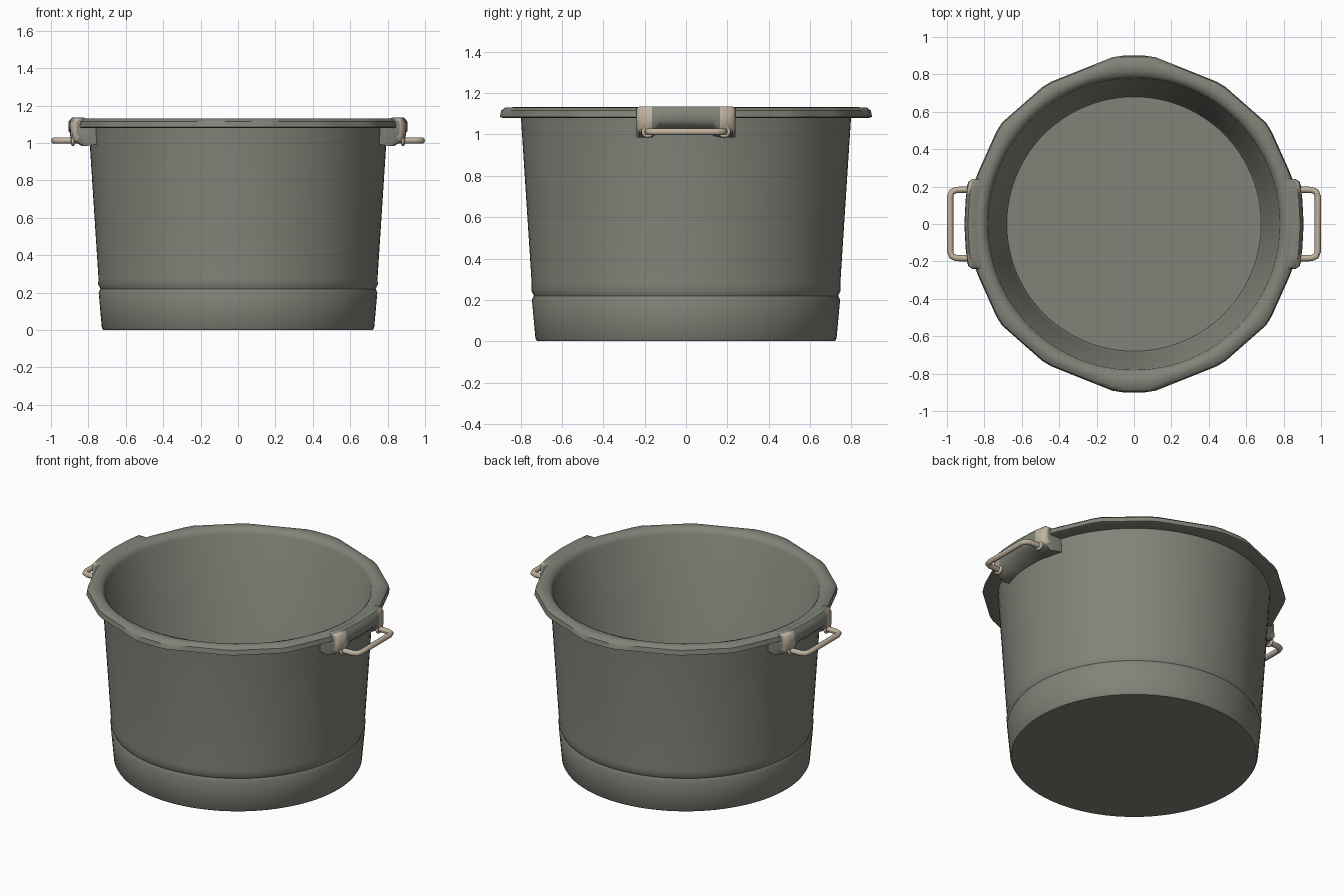
import bpy, bmesh, math
from mathutils import Vector

if "Cube" in bpy.data.objects:
    bpy.data.objects.remove(bpy.data.objects["Cube"], do_unlink=True)


def make_material(name, rgb):
    m = bpy.data.materials.new(name)
    m.use_nodes = True
    m.diffuse_color = (*rgb, 1)
    m.node_tree.nodes["Principled BSDF"].inputs["Base Color"].default_value = (*rgb, 1)
    return m


GREEN = make_material("grey green enamel", (0.22, 0.23, 0.19))
TAN = make_material("tan metal", (0.53, 0.45, 0.35))


def finish(bm, name, mats, angle=40):
    bmesh.ops.recalc_face_normals(bm, faces=bm.faces)
    me = bpy.data.meshes.new(name)
    bm.to_mesh(me)
    bm.free()
    ob = bpy.data.objects.new(name, me)
    bpy.context.collection.objects.link(ob)
    for m in mats:
        me.materials.append(m)
    bpy.ops.object.select_all(action="DESELECT")
    ob.select_set(True)
    bpy.context.view_layer.objects.active = ob
    bpy.ops.object.shade_smooth_by_angle(angle=math.radians(angle))
    return ob


def bridge(bm, a, b):
    n = len(a)
    return [bm.faces.new((a[i], a[(i + 1) % n], b[(i + 1) % n], b[i])) for i in range(n)]


# Faceted outline of the rim, one quadrant
CORNERS = [Vector(p) for p in ((0.88, 0), (0.85, 0.24), (0.72, 0.53), (0.47, 0.75), (0.095, 0.9), (0, 0.9))]


def rim_radius(a):
    ray = Vector((abs(math.cos(a)), abs(math.sin(a))))
    for p, q in zip(CORNERS, CORNERS[1:]):
        if p.cross(ray) >= -1e-6 and ray.cross(q) >= -1e-6:
            d = q - p
            return p.cross(d) / ray.cross(d)
    return 0.9


# Pot wall, rolled rim and inside: radius, height, how far it follows the facets
PROFILE = [
    (0.72, 0, 0), (0.728, 0.012, 0), (0.745, 0.2, 0), (0.736, 0.22, 0),
    (0.748, 0.245, 0), (0.746, 0.275, 0), (0.798, 1.08, 0),
    (0.885, 1.08, 1), (0.9, 1.085, 1), (0.894, 1.115, 1), (0.875, 1.13, 1),
    (0.83, 1.132, 0.5), (0.797, 1.122, 0), (0.78, 1.1, 0),
    (0.695, 0.06, 0), (0.68, 0.03, 0),
]
SEG = 96
bm = bmesh.new()
rings = []
for r, z, w in PROFILE:
    ring = []
    for i in range(SEG):
        a = math.tau * i / SEG
        rad = r + w * (rim_radius(a) - 0.9)
        ring.append(bm.verts.new((rad * math.cos(a), rad * math.sin(a), z)))
    rings.append(ring)
for a, b in zip(rings, rings[1:]):
    bridge(bm, a, b)
bm.faces.new(rings[0])
bm.faces.new(rings[-1])
finish(bm, "pot_body", [GREEN])


# Ear under the rim: section in x and z, lofted along y with lower ends
def build_ear(side, name):
    bm = bmesh.new()
    stations = (-0.24, -0.225, -0.165, -0.13, 0, 0.13, 0.165, 0.225, 0.24)
    loops = []
    for y in stations:
        end = abs(y) > 0.15
        low = 1.01 if end else 1.045
        tip = 0.02 if abs(y) > 0.23 else 0
        section = [
            (0.785, 0.995, 0.7), (0.85 - tip, 0.985 if end else 1.01, 0.5),
            (0.89 - tip, low + tip, 0.4), (0.907 - tip, low + 0.02 + tip, 0.4),
            (0.905 - tip, 1.115, 0.4), (0.888 - tip, 1.136 - tip / 2, 0.4),
            (0.85, 1.136 - tip / 2, 0.5), (0.8, 1.11, 0.7),
        ]
        loops.append([bm.verts.new((side * (x - k * y * y), y, z)) for x, z, k in section])
    for a, b in zip(loops, loops[1:]):
        bridge(bm, a, b)
    bm.faces.new(loops[0])
    bm.faces.new(loops[-1])
    # Tan clasps on the outer face of both ends
    for f in bm.faces:
        c = f.calc_center_median()
        if 0.165 < abs(c.y) < 0.236 and abs(c.x) > 0.86 and c.z < 1.131:
            f.material_index = 1
    finish(bm, name, [GREEN, TAN], 50)


# Wire bail with rounded corners
def build_handle(side, name):
    pts = [(0.86, 0.185), (0.95, 0.182), (0.974, 0.172), (0.983, 0.145)]
    path = pts + [(x, -y) for x, y in reversed(pts)]
    cu = bpy.data.curves.new(name, "CURVE")
    cu.dimensions = "3D"
    cu.bevel_depth = 0.017
    cu.bevel_resolution = 3
    cu.use_fill_caps = True
    sp = cu.splines.new("POLY")
    sp.points.add(len(path) - 1)
    for p, (x, y) in zip(sp.points, path):
        p.co = (side * x, y, 1.013, 1)
    ob = bpy.data.objects.new(name, cu)
    bpy.context.collection.objects.link(ob)
    cu.materials.append(TAN)
    bpy.ops.object.select_all(action="DESELECT")
    ob.select_set(True)
    bpy.context.view_layer.objects.active = ob
    bpy.ops.object.convert(target="MESH")
    bpy.ops.object.shade_smooth_by_angle(angle=math.radians(50))


# Eyelets where the wire enters the ear
def build_eyelet(side, y, name):
    bpy.ops.mesh.primitive_torus_add(
        major_radius=0.022, minor_radius=0.01, major_segments=16, minor_segments=8,
        location=(side * 0.882, y, 1.015), rotation=(0, math.pi / 2, 0))
    ob = bpy.context.object
    ob.name = name
    ob.data.materials.append(TAN)
    bpy.ops.object.shade_smooth()


for side, label in ((1, "left"), (-1, "right")):
    build_ear(side, label + "_ear")
    build_handle(side, label + "_handle")
    for y, end in ((-0.185, "front"), (0.185, "back")):
        build_eyelet(side, y, f"{label}_{end}_eyelet")
